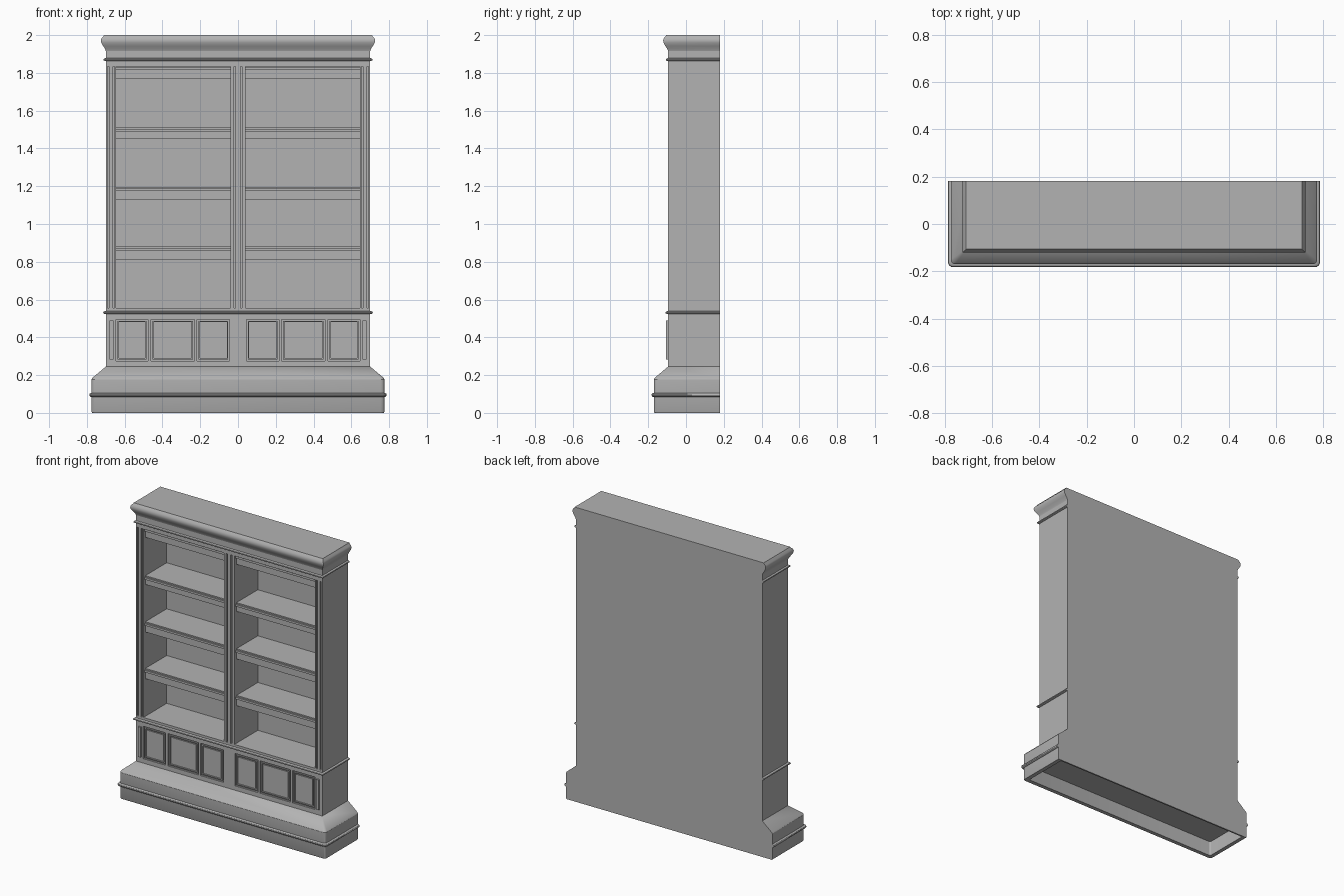
import bpy
import bmesh
from math import cos, sin, pi
from mathutils import Vector

default_cube = bpy.data.objects.get("Cube")
if default_cube:
    bpy.data.objects.remove(default_cube, do_unlink=True)

# Main dimensions
HALF = 0.70          # half width of the carcass
FRONT = -0.095       # front plane of the carcass
RECESS = FRONT + 0.012
BACK = 0.181
BAY_IN, BAY_OUT = 0.04, 0.645
BAY_LOW, BAY_TOP = 0.555, 1.845
FLOOR = 0.10         # underside of the carcass

paint = bpy.data.materials.new("plain grey paint")
paint.use_nodes = True
GREY = (0.45, 0.45, 0.45, 1)
paint.diffuse_color = GREY
paint.node_tree.nodes["Principled BSDF"].inputs["Base Color"].default_value = GREY


def finish(name, bm):
    bmesh.ops.recalc_face_normals(bm, faces=bm.faces)
    mesh = bpy.data.meshes.new(name)
    bm.to_mesh(mesh)
    bm.free()
    mesh.materials.append(paint)
    obj = bpy.data.objects.new(name, mesh)
    bpy.context.collection.objects.link(obj)
    return obj


def add_box(bm, xs, ys, zs):
    low = Vector((xs[0], ys[0], zs[0]))
    high = Vector((xs[1], ys[1], zs[1]))
    verts = bmesh.ops.create_cube(bm, size=1)["verts"]
    for v in verts:
        v.co = (low + high) / 2 + v.co * (high - low)


def boxes(name, parts, mirror=False):
    """One object from boxes given as x, y and z ranges."""
    bm = bmesh.new()
    for xs, ys, zs in parts:
        add_box(bm, xs, ys, zs)
        if mirror:
            add_box(bm, (-xs[1], -xs[0]), ys, zs)
    return finish(name, bm)


def moulding(name, profile, rounding=0.0):
    """Sweep a closed (outset, height) profile around right, front and left."""
    bm = bmesh.new()
    rings = []
    for out, z in profile:
        r = max(out, 0) * rounding
        cx, cy = HALF + out - r, FRONT - out + r
        arc = [(cx + r * cos(a), cy - r * sin(a))
               for a in (pi / 2 * i / 4 for i in range(5))]
        path = [(HALF + out, BACK)] + arc
        path += [(-x, y) for x, y in reversed(path)]
        rings.append([bm.verts.new((x, y, z)) for x, y in path])
    for a, b in zip(rings, rings[1:] + rings[:1]):
        for i in range(len(a) - 1):
            bm.faces.new((a[i], a[i + 1], b[i + 1], b[i]))
    bm.faces.new([ring[0] for ring in rings])
    bm.faces.new([ring[-1] for ring in rings])
    bmesh.ops.remove_doubles(bm, verts=bm.verts, dist=1e-5)
    obj = finish(name, bm)
    bpy.ops.object.select_all(action="DESELECT")
    obj.select_set(True)
    bpy.context.view_layer.objects.active = obj
    bpy.ops.object.shade_smooth_by_angle(angle=pi / 6)


# Hollow plinth with sloping top
moulding("plinth", [
    (0.045, 0), (0.072, 0), (0.075, 0.006), (0.075, 0.178), (0.07, 0.186),
    (0, 0.245), (-0.02, 0.245), (-0.02, FLOOR), (0.045, FLOOR)], 0.25)
boxes("plinth_back", [((-HALF - 0.07, HALF + 0.07), (BACK - 0.01, BACK), (0, 0.18))])


# Thin rounded bands around the plinth, waist and frieze
def band(name, base, z, depth, height):
    half = height / 2
    steps = [pi * (i / 6 - 0.5) for i in range(7)]
    curve = [(base + depth * cos(a), z + half * sin(a)) for a in steps]
    moulding(name, [(base - 0.01, z - half)] + curve + [(base - 0.01, z + half)], 0.25)


band("plinth_band", 0.075, 0.095, 0.0125, 0.022)
band("waist_band", 0, 0.531, 0.014, 0.016)
band("frieze_band", 0, 1.87, 0.012, 0.016)

# Cornice
moulding("cornice", [
    (-0.05, 1.915), (0, 1.915), (0.004, 1.927), (0.014, 1.942), (0.024, 1.96),
    (0.026, 1.972), (0.022, 1.985), (0.012, 1.995), (0.01, 2), (-0.05, 2)])

# Carcass
full = (-HALF, HALF)
depth = (RECESS, BACK)
boxes("side_panel", [((BAY_OUT, HALF), depth, (FLOOR, 1.92))], mirror=True)
boxes("centre_partition", [((-BAY_IN, BAY_IN), depth, (BAY_LOW, BAY_TOP))])
boxes("back_panel", [(full, (BACK - 0.025, BACK), (FLOOR, 1.99))])
boxes("lower_case", [(full, depth, (FLOOR, BAY_LOW))])
boxes("top_case", [(full, (FRONT, BACK), (BAY_TOP - 0.01, 2))])

# Fluted uprights: flush edges with a rib standing in each channel
face = (FRONT, RECESS + 0.01)
tall = (BAY_LOW, BAY_TOP)
EDGE = 0.008
boxes("side_upright", [
    ((BAY_OUT, BAY_OUT + EDGE), face, tall),
    ((HALF - EDGE, HALF), face, tall),
    ((0.663, 0.682), face, tall)], mirror=True)
boxes("centre_upright", [
    ((0.022, BAY_IN), face, tall), ((0, 0.012), face, tall)], mirror=True)

# Shelves with a fascia and a small lip, in both bays
bay = (BAY_IN, BAY_OUT)
for label, top, drop in (("lower", 0.88, 0.07), ("middle", 1.197, 0.07), ("upper", 1.51, 0.06)):
    boxes(label + "_shelf", [
        (bay, (RECESS + 0.01, BACK - 0.02), (top - 0.025, top)),
        (bay, (RECESS + 0.01, RECESS + 0.03), (top - drop, top)),
        (bay, (RECESS, RECESS + 0.02), (top - 0.022, top - 0.008))], mirror=True)
boxes("head_rail", [
    (bay, (RECESS + 0.01, RECESS + 0.03), (1.77, BAY_TOP)),
    (bay, (RECESS, RECESS + 0.02), (1.815, 1.828))], mirror=True)

# Lower front: rails and stiles around the sunk panels
PANEL_LOW, PANEL_TOP = 0.275, 0.495
panels = [(0.044, 0.217), (0.23, 0.461), (0.477, 0.646)]
boxes("lower_rails", [
    (full, face, (0.2, PANEL_LOW)), (full, face, (PANEL_TOP, BAY_LOW))])
edges = [0] + [x for pair in panels for x in pair] + [HALF]
boxes("lower_stiles", [
    (pair, face, (PANEL_LOW, PANEL_TOP))
    for pair in zip(edges[::2], edges[1::2])], mirror=True)

# Raised bead and field inside every panel
parts = []
for a, b in panels:
    for inset, front in ((0.008, FRONT + 0.004), (0.022, FRONT + 0.006)):
        left, right = a + inset, b - inset
        low, high = PANEL_LOW + inset, PANEL_TOP - inset
        ys = (front, RECESS + 0.005)
        if inset > 0.01:
            parts.append(((left, right), ys, (low, high)))
        else:
            w = 0.007
            parts += [((left, left + w), ys, (low, high)),
                      ((right - w, right), ys, (low, high)),
                      ((left, right), ys, (low, low + w)),
                      ((left, right), ys, (high - w, high))]
boxes("door_panels", parts, mirror=True)

# Small raised strips beside the panels
boxes("corner_strip", [
    ((0.66, 0.679), (FRONT - 0.01, FRONT + 0.01), (0.283, 0.488))], mirror=True)
